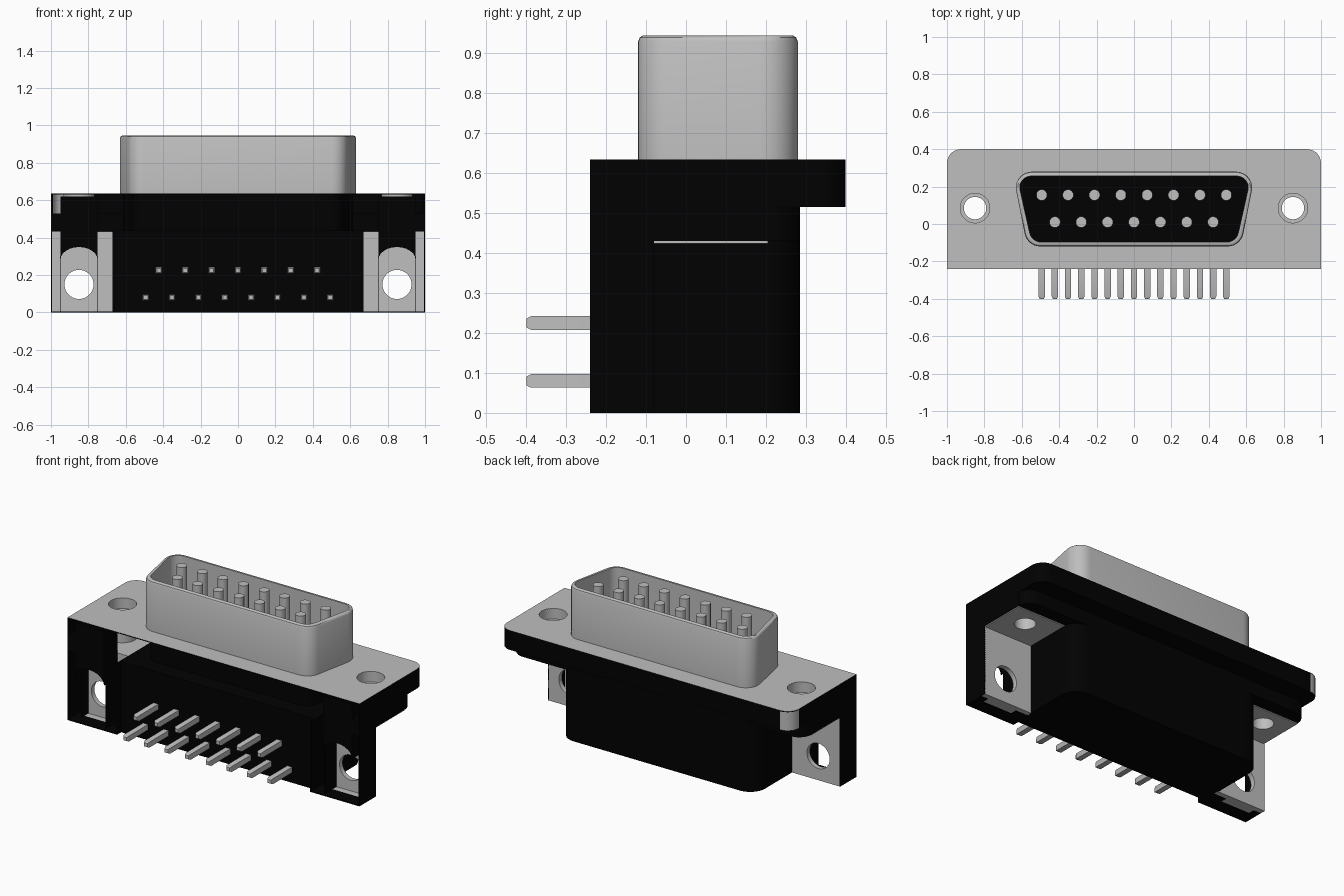
import bpy, bmesh, math
from mathutils import Vector

cube = bpy.data.objects.get("Cube")
if cube:
    bpy.data.objects.remove(cube, do_unlink=True)


def material(name, rgb):
    m = bpy.data.materials.new(name)
    m.use_nodes = True
    m.diffuse_color = (*rgb, 1)
    m.node_tree.nodes["Principled BSDF"].inputs["Base Color"].default_value = (*rgb, 1)
    return m


MATS = [material("black_plastic", (0.0004, 0.0004, 0.0004)),
        material("grey_metal", (0.52, 0.52, 0.52))]
BLACK, GREY = 0, 1


def finish(name, bm, mat, rule=None):
    """Turn a bmesh into an object; rule picks the faces that become grey."""
    bmesh.ops.recalc_face_normals(bm, faces=bm.faces)
    for f in bm.faces:
        f.material_index = GREY if rule and rule(f) else mat
    me = bpy.data.meshes.new(name)
    bm.to_mesh(me)
    bm.free()
    for m in MATS:
        me.materials.append(m)
    ob = bpy.data.objects.new(name, me)
    bpy.context.collection.objects.link(ob)
    return ob


def rounded(corners, radii, n=7):
    """Round the corners of a counter-clockwise convex outline."""
    out = []
    for i, r in enumerate(radii):
        p = Vector(corners[i])
        a = (Vector(corners[i - 1]) - p).normalized()
        b = (Vector(corners[(i + 1) % len(corners)]) - p).normalized()
        if r <= 0:
            out.append(tuple(p))
            continue
        half = a.angle(b) / 2
        c = p + (a + b).normalized() * r / math.sin(half)
        start = p + a * r / math.tan(half) - c
        sweep = math.pi - 2 * half
        for k in range(n + 1):
            t = sweep * k / n
            out.append((c.x + start.x * math.cos(t) - start.y * math.sin(t),
                        c.y + start.x * math.sin(t) + start.y * math.cos(t)))
    return out


def loft(name, rings, mat, rule=None, axis="z", capped=True):
    """Join equal outlines, each given as (points, height), along an axis."""
    bm = bmesh.new()
    loops = []
    for pts, h in rings:
        loops.append([bm.verts.new((u, v, h) if axis == "z" else (u, h, v)) for u, v in pts])
    for lo, hi in zip(loops, loops[1:]):
        for i in range(len(lo)):
            j = (i + 1) % len(lo)
            bm.faces.new((lo[i], lo[j], hi[j], hi[i]))
    if capped:
        bm.faces.new(loops[0][::-1])
        bm.faces.new(loops[-1])
    return finish(name, bm, mat, rule)


def prism(name, pts, lo, hi, mat, rule=None, axis="z"):
    return loft(name, [(pts, lo), (pts, hi)], mat, rule, axis)


def box(name, x0, x1, y0, y1, z0, z1, mat):
    return prism(name, [(x0, y0), (x1, y0), (x1, y1), (x0, y1)], z0, z1, mat)


def circle(u, v, r, n=32):
    return [(u + r * math.cos(math.tau * (k + .5) / n),
             v + r * math.sin(math.tau * (k + .5) / n)) for k in range(n)]


def cut(ob, cutter):
    mod = ob.modifiers.new("hole", "BOOLEAN")
    mod.operation, mod.solver, mod.object = "DIFFERENCE", "EXACT", cutter
    bpy.context.view_layer.objects.active = ob
    bpy.ops.object.modifier_apply(modifier=mod.name)
    bpy.data.objects.remove(cutter, do_unlink=True)


# Hollow mounting flange, open at the front: metal lid, skirt and rear ledge
def flange_outline(inset, front=-.24):
    w, d = 1 - inset, .4 - inset
    return rounded([(w, front), (w, d), (-w, d), (-w, front)], [0, .075 - inset, .075 - inset, 0])


def bare_corner(f):
    c = f.calc_center_median()
    return c.x < -.9 and c.y > .3 and min(abs(f.normal.x), abs(f.normal.y)) > .05


lid = prism("flange_lid", flange_outline(0), .63, .635, BLACK, lambda f: f.normal.z > .9)
prism("flange_ledge", flange_outline(.002, .2), .515, .53, BLACK)
prism("flange_skirt", flange_outline(0) + flange_outline(.01)[::-1], .515, .631, BLACK, bare_corner)

# Main housing block with rounded rear corners, and the step joining it to the ledge
prism("housing", rounded([(-.67, -.2), (.67, -.2), (.67, .285), (-.67, .285)],
                         [0, 0, .1, .1]), 0, .438, BLACK)
prism("rear_step", rounded([(-1, .2), (1, .2), (1, .285), (-1, .285)], [0, 0, .08, .08]),
      .43, .516, BLACK)

for s, side in ((1, "left"), (-1, "right")):
    def sbox(name, x0, x1, *rest):
        return box(f"{side}_{name}", s * x0, s * x1, *rest)

    # L-shaped metal bracket: level plate and upright plate, each with a hole
    level = sbox("bracket_level_plate", .665, .997, -.11, .205, .424, .433, GREY)
    upright = sbox("bracket_upright_plate", .665, .997, -.11, -.08, 0, .432, GREY)
    for target, r, lo, hi in ((lid, .08, .6, .7), (level, .06, .4, .5)):
        cut(target, prism("hole_cutter", circle(s * .85, .085, r), lo, hi, GREY))
    cut(upright, prism("hole_cutter", circle(s * .85, .15, .078), -.2, 0, GREY, axis="y"))

    # Stepped metal tube lining the flange screw hole
    loft(f"{side}_screw_tube", [(circle(s * .85, .085, r), z) for r, z in
                                ((.084, .433), (.084, .634), (.079, .634),
                                 (.079, .57), (.06, .57), (.06, .425))], GREY, capped=False)

    # Thin outer wall, above and in front of the bracket
    sbox("outer_wall_front", .995, 1, -.24, -.08, 0, .517, BLACK)
    sbox("outer_wall_rear", .99, 1, -.08, .21, .43, .517, BLACK)
    sbox("inner_wall", .66, .67, -.24, -.195, 0, .438, BLACK)

    # Pocket fins, floor with a bare metal strip, and brow
    for x, y in ((.75, -.22), (.95, -.17)):
        sbox("pocket_fin", x - .002, x + .002, y, -.11, 0, .3, BLACK)
    for x0, x1, y1 in ((.67, .75, -.11), (.75, .95, -.15), (.95, .996, -.11)):
        sbox("pocket_floor", x0, x1, -.24, y1, 0, .006, BLACK)
    sbox("bracket_foot", .75, .95, -.15, -.11, 0, .006, GREY)
    sbox("pocket_brow", .95, .996, -.24, -.11, .432, .53, BLACK)

    # Arched column above the bracket hole
    arch = [(.85 + .1 * math.cos(math.pi * k / 12), .28 + .07 * math.sin(math.pi * k / 12))
            for k in range(13)]
    arch += [(.75, .62), (.95, .62)]
    prism(f"{side}_arched_column", [(s * x, z) for x, z in arch], -.24, -.11, BLACK, axis="y")


def d_outline(inset):
    top, bottom = .65 - inset, .571 - inset
    r = .085 - inset
    return rounded([(-bottom, -.12 + inset), (bottom, -.12 + inset),
                    (top, .28 - inset), (-top, .28 - inset)], [r] * 4)


# D-shaped metal shell with a rolled rim, and the insulator inside it
loft("shell", [(d_outline(i), z) for i, z in
               ((0, .632), (0, .93), (.004, .94), (.012, .945), (.024, .945), (.024, .632))],
     GREY, capped=False)
prism("insulator", d_outline(.023), .43, .66, BLACK)

# Contact pins and the matching solder tails in two staggered rows
PITCH = .141


def square(x, z, h):
    return [(x - h, z - h), (x + h, z - h), (x + h, z + h), (x - h, z + h)]


for count, y, tail_z in ((8, .155, .08), (7, .01, .225)):
    for k in range(count):
        x = (k - (count - 1) / 2) * PITCH
        prism("contact_pin", circle(x, y, .03, 12), .65, .942, GREY)
        loft("solder_tail", [(square(x, tail_z, .017), -.19), (square(x, tail_z, .017), -.388),
                             (square(x, tail_z, .011), -.4)], GREY, axis="y")

# Smooth the rounded parts, keep edges sharp
bpy.ops.object.select_all(action="DESELECT")
for ob in bpy.context.collection.objects:
    if ob.type == "MESH":
        ob.select_set(True)
        bpy.context.view_layer.objects.active = ob
bpy.ops.object.shade_smooth_by_angle(angle=math.radians(35))
